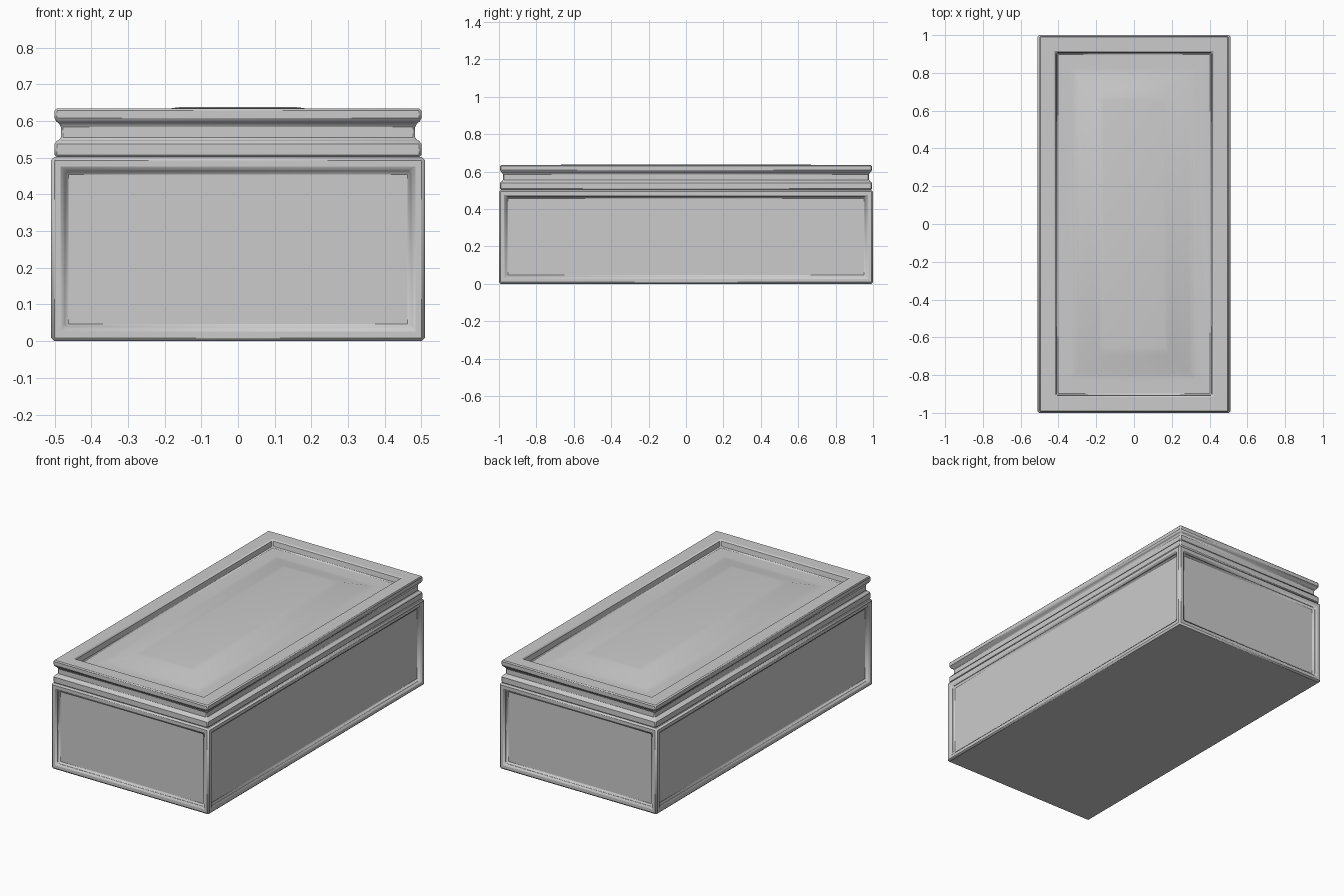
import bpy, bmesh
from math import radians

if "Cube" in bpy.data.objects:
    bpy.data.objects.remove(bpy.data.objects["Cube"])


def finish(name, bm, bevel):
    """Turn a bmesh into an object with chamfered edges."""
    bmesh.ops.recalc_face_normals(bm, faces=bm.faces)
    mesh = bpy.data.meshes.new(name)
    bm.to_mesh(mesh)
    bm.free()
    obj = bpy.data.objects.new(name, mesh)
    bpy.context.collection.objects.link(obj)
    mod = obj.modifiers.new("edge_chamfer", 'BEVEL')
    mod.width = bevel
    mod.segments = 1
    mod.limit_method = 'ANGLE'
    mod.angle_limit = radians(25)
    bpy.ops.object.select_all(action='DESELECT')
    bpy.context.view_layer.objects.active = obj
    obj.select_set(True)
    bpy.ops.object.shade_smooth_by_angle(angle=radians(25))
    return obj


def stack(rings):
    """Closed solid from stacked rectangles (half x, half y, z)."""
    bm = bmesh.new()
    loops = [[bm.verts.new((sx * hx, sy * hy, z))
              for sx, sy in ((-1, -1), (1, -1), (1, 1), (-1, 1))]
             for hx, hy, z in rings]
    for a, b in zip(loops, loops[1:]):
        for i in range(4):
            j = (i + 1) % 4
            bm.faces.new((a[i], a[j], b[j], b[i]))
    bm.faces.new(loops[0][::-1])
    bm.faces.new(loops[-1])
    bmesh.ops.recalc_face_normals(bm, faces=bm.faces)
    return bm


# Box body with a recessed panel on each of its four sides
HX, HY = 0.51, 1.0
body = stack([(HX, HY, 0.0), (HX, HY, 0.502)])
sides = [f for f in body.faces if abs(f.normal.z) < 0.5]
bmesh.ops.inset_individual(body, faces=sides, thickness=0.05)
bmesh.ops.inset_individual(body, faces=sides, thickness=0.004, depth=-0.02)
finish("box_body", body, 0.009)

# Lid: grooved edge, raised rim, sunken panel
LX, LY = 0.50, 0.995
profile = [
    (0.0, 0.502), (0.0, 0.544), (0.017, 0.550),
    (0.017, 0.590), (0.0, 0.602), (0.0, 0.635),
    (0.085, 0.635), (0.092, 0.595),
    # softly raised centre of the panel
    (0.170, 0.595), (0.190, 0.5975), (0.210, 0.603),
    (0.300, 0.630), (0.320, 0.6355), (0.340, 0.638),
]
lid = stack([(LX - d, LY - d, z) for d, z in profile])
finish("lid", lid, 0.006)
